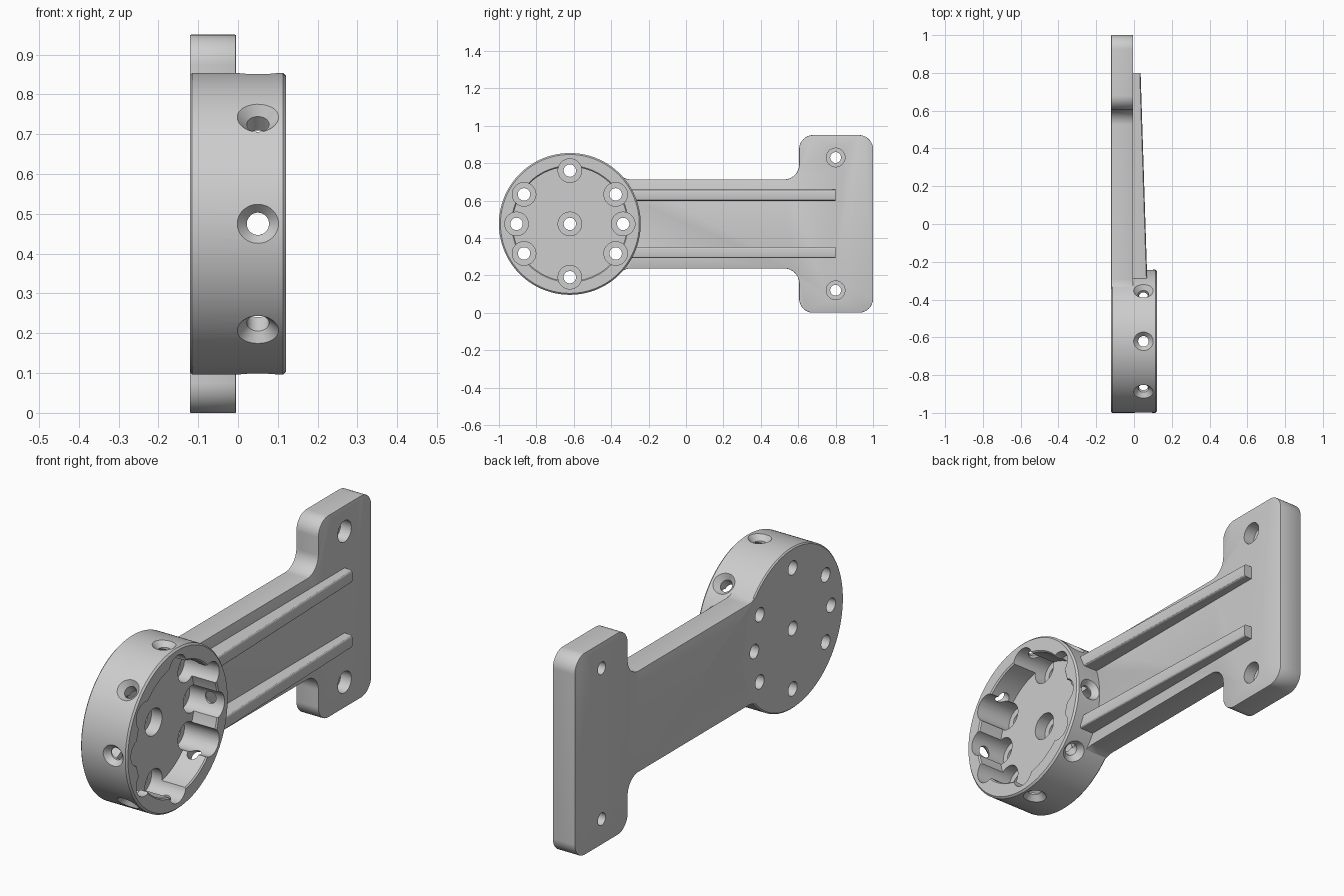
import bpy, bmesh, math
from mathutils import Vector

cube = bpy.data.objects.get("Cube")
if cube:
    bpy.data.objects.remove(cube)

CY, CZ, R = -0.621, 0.475, 0.379           # hub axis and radius
BACK, PLATE, RIM = -0.121, -0.005, 0.121   # depth levels along x

grey = bpy.data.materials.new("plain grey")
grey.use_nodes = True
grey.diffuse_color = (0.61, 0.61, 0.61, 1)
grey.node_tree.nodes["Principled BSDF"].inputs["Base Color"].default_value = (0.61, 0.61, 0.61, 1)


def make_object(name, bm):
    bmesh.ops.recalc_face_normals(bm, faces=bm.faces)
    mesh = bpy.data.meshes.new(name)
    bm.to_mesh(mesh)
    bm.free()
    mesh.materials.append(grey)
    ob = bpy.data.objects.new(name, mesh)
    bpy.context.collection.objects.link(ob)
    return ob


def apply(ob, kind, **settings):
    mod = ob.modifiers.new(kind, kind)
    for key, value in settings.items():
        setattr(mod, key, value)
    bpy.context.view_layer.objects.active = ob
    bpy.ops.object.modifier_apply(modifier=mod.name)


def cut(ob, cutter):
    apply(ob, 'BOOLEAN', object=cutter, operation='DIFFERENCE', solver='MANIFOLD')
    bpy.data.objects.remove(cutter)


def lathe(name, profile, origin, axis, sides):
    """Solid of revolution; profile holds (distance along axis, radius)."""
    bm = bmesh.new()
    axis, origin = Vector(axis), Vector(origin)
    u = Vector((0, 1, 0)) if axis.x else Vector((1, 0, 0))
    v = axis.cross(u)
    angles = [math.tau * (i + 0.3) / sides for i in range(sides)]
    rings = [[bm.verts.new(origin + axis * d + (u * math.cos(a) + v * math.sin(a)) * r)
              for a in angles] for d, r in profile]
    for a, b in zip(rings, rings[1:]):
        for i in range(sides):
            j = (i + 1) % sides
            bm.faces.new((a[i], a[j], b[j], b[i]))
    bm.faces.new(rings[0])
    bm.faces.new(rings[-1])
    return make_object(name, bm)


def rounded(points, steps=10):
    """Fillet the corners of an outline given as (y, z, radius)."""
    out = []
    for i, (y, z, r) in enumerate(points):
        p = Vector((y, z))
        if r == 0:
            out.append(p)
            continue
        u = (Vector(points[i - 1][:2]) - p).normalized()
        v = (Vector(points[(i + 1) % len(points)][:2]) - p).normalized()
        half = u.angle(v) / 2
        centre = p + (u + v).normalized() * (r / math.sin(half))
        start = p + u * (r / math.tan(half)) - centre
        end = p + v * (r / math.tan(half)) - centre
        out += [centre + start.lerp(end, k / steps).normalized() * r for k in range(steps + 1)]
    return out


def prism(name, outline, x0, x1):
    bm = bmesh.new()
    n = len(outline)
    low, high = ([bm.verts.new((x, p.x, p.y)) for p in outline] for x in (x0, x1))
    bm.faces.new(low)
    bm.faces.new(high)
    for i in range(n):
        j = (i + 1) % n
        bm.faces.new((low[i], low[j], high[j], high[i]))
    return make_object(name, bm)


def screw_hole(ob, y, z, wide, narrow):
    """Counterbored hole drilled along x."""
    cut(ob, lathe("screw_hole", [(-0.2, narrow), (-0.06, narrow), (-0.06, wide), (0.2, wide)],
                  (0, y, z), (1, 0, 0), 40))


# T-shaped arm; its near end follows an arc buried in the hub wall
arc = [(CY + 0.36 * math.cos(math.radians(a)), CZ + 0.36 * math.sin(math.radians(a)), 0)
       for a in range(-47, 48, 2)]
upper = [(-0.31, 0.713, 0.1), (0.605, 0.713, 0.08), (0.605, 0.95, 0.075), (1.0, 0.95, 0.075)]
lower = [(y, 2 * CZ - z, r) for y, z, r in reversed(upper)]
arm = prism("arm", rounded(arc + upper + lower), BACK, PLATE)
apply(arm, 'BEVEL', width=0.009, segments=2, limit_method='ANGLE', angle_limit=math.radians(60))
for side in (-1, 1):
    screw_hole(arm, 0.8, CZ + side * 0.355, 0.05, 0.029)
parts = [arm]

# Two tapering ribs along the arm
for side in (-1, 1):
    bm = bmesh.new()
    bmesh.ops.create_cube(bm, size=1)
    for v in bm.verts:
        far = v.co.y > 0
        high = 0.035 if far else 0.07
        v.co = (high if v.co.x > 0 else -0.05, 0.8 if far else -0.291,
                CZ + side * 0.153 + v.co.z * 0.06)
    crest = [e for e in bm.edges if e.calc_length() > 0.5 and all(v.co.x > 0 for v in e.verts)]
    bmesh.ops.bevel(bm, geom=crest, offset=0.01, segments=3, profile=0.5, affect='EDGES')
    parts.append(make_object("rib", bm))

# Round hub with softened rims and an open pocket
hub = lathe("hub", [(BACK, R - 0.006), (BACK + 0.006, R), (RIM - 0.008, R), (RIM, R - 0.008),
                    (RIM, 0.311), (RIM - 0.006, 0.305), (PLATE, 0.305)],
            (0, CY, CZ), (1, 0, 0), 128)
parts.append(hub)

# Counterbored screw holes in the hub: centre, cross and diagonals
spots = [(0, 0), (0.285, 0), (-0.285, 0), (0, 0.285), (0, -0.285)]
spots += [(sy * 0.245, sz * 0.158) for sy in (-1, 1) for sz in (-1, 1)]
for dy, dz in spots:
    screw_hole(hub, CY + dy, CZ + dz, 0.063, 0.033)

# Countersunk holes through the hub wall
for k in range(8):
    a = k * math.pi / 4
    cut(hub, lathe("radial_hole", [(0.2, 0.028), (R - 0.026, 0.028), (R, 0.052), (R + 0.03, 0.052)],
                   (0.05, CY, CZ), (0, math.cos(a), math.sin(a)), 40))

# Smooth the curved surfaces, keep edges sharp
bpy.ops.object.select_all(action='DESELECT')
for part in parts:
    part.select_set(True)
bpy.context.view_layer.objects.active = hub
bpy.ops.object.shade_smooth_by_angle(angle=math.radians(30))
